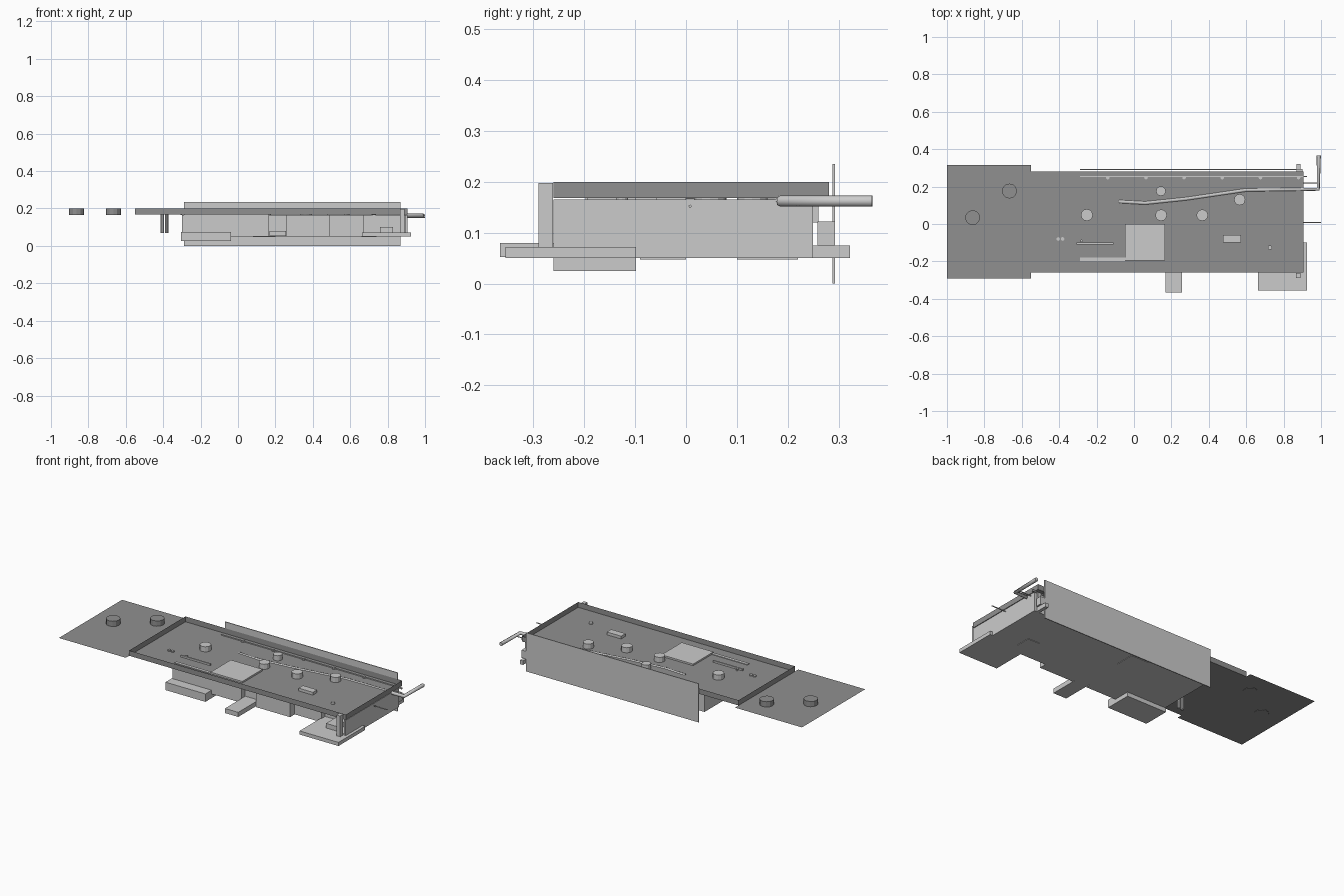
import bpy, bmesh, math
from mathutils import Vector

dark = bpy.data.materials.new("dark_grey")
dark.diffuse_color = (0.28, 0.28, 0.28, 1)


def finish(name, bm, mat=None):
    me = bpy.data.meshes.new(name)
    bm.to_mesh(me)
    bm.free()
    if mat:
        me.materials.append(mat)
    ob = bpy.data.objects.new(name, me)
    bpy.context.collection.objects.link(ob)
    return ob


def box(name, x0, x1, y0, y1, z0, z1):
    bm = bmesh.new()
    bmesh.ops.create_cube(bm, size=1)
    for v in bm.verts:
        v.co = Vector(((x0 + x1) / 2 + v.co.x * (x1 - x0),
                       (y0 + y1) / 2 + v.co.y * (y1 - y0),
                       (z0 + z1) / 2 + v.co.z * (z1 - z0)))
    return finish(name, bm)


def cylinder(name, x, y, r, z0, z1, sides=12, mat=None):
    bm = bmesh.new()
    bmesh.ops.create_cone(bm, cap_ends=True, segments=sides,
                          radius1=r, radius2=r, depth=z1 - z0)
    bmesh.ops.translate(bm, verts=bm.verts, vec=(x, y, (z0 + z1) / 2))
    return finish(name, bm, mat)


def rod(name, points, r):
    cu = bpy.data.curves.new(name, 'CURVE')
    cu.dimensions = '3D'
    cu.bevel_depth = r
    cu.bevel_resolution = 2
    cu.use_fill_caps = True
    sp = cu.splines.new('POLY')
    sp.points.add(len(points) - 1)
    for p, co in zip(sp.points, points):
        p.co = (*co, 1)
    ob = bpy.data.objects.new(name, cu)
    bpy.context.collection.objects.link(ob)
    return ob


# Open deck tray: floor with a thin upright rim
bm = bmesh.new()
low = [bm.verts.new((x, y, 0.168)) for x, y in
       ((-0.55, -0.26), (0.907, -0.26), (0.907, 0.281), (-0.55, 0.281))]
high = [bm.verts.new((v.co.x, v.co.y, 0.2)) for v in low]
bm.faces.new(low[::-1]).normal_flip()
for i in range(4):
    j = (i + 1) % 4
    bm.faces.new((low[i], low[j], high[j], high[i]))
finish("deck_tray", bm, dark)

# Flat platform at the left end
bm = bmesh.new()
bm.faces.new([bm.verts.new((x, y, 0.168)) for x, y in
              ((-1, -0.292), (-0.55, -0.292), (-0.55, 0.315), (-1, 0.315))])
finish("end_platform", bm, dark)

# Round caps on platform and deck
for i, (x, y, r) in enumerate(((-0.863, 0.034, 0.04), (-0.666, 0.176, 0.04))):
    cylinder(f"platform_cap_{i}", x, y, r, 0.166, 0.2, mat=dark)
for i, (x, y, r) in enumerate(((-0.252, 0.048, 0.032), (0.144, 0.176, 0.026),
                               (0.145, 0.047, 0.031), (0.365, 0.047, 0.031),
                               (0.565, 0.13, 0.03), (0.727, -0.126, 0.012))):
    cylinder(f"deck_cap_{i}", x, y, r, 0.165, 0.199 if r > 0.02 else 0.178)

# Raised deck plates
box("raised_plate", -0.048, 0.165, -0.195, 0.0, 0.165, 0.178)
box("plate_strip", -0.288, -0.048, -0.197, -0.178, 0.16, 0.172)
box("deck_bar", -0.308, -0.11, -0.11, -0.1, 0.165, 0.178)
cylinder("bar_knob", -0.28, -0.09, 0.007, 0.165, 0.178, 8)
box("deck_block", 0.477, 0.573, -0.1, -0.058, 0.165, 0.185)

# Twin pegs through the deck
for x in (-0.405, -0.382):
    cylinder("deck_peg", x, -0.08, 0.01, 0.07, 0.176, 10)

# Hull sections hanging under the deck: x range and front edge
for i, (x0, x1, y0) in enumerate(((-0.3, 0.165, -0.2), (0.165, 0.26, -0.17),
                                  (0.26, 0.49, -0.2), (0.49, 0.67, -0.155),
                                  (0.67, 0.895, -0.12))):
    box(f"hull_section_{i}", x0, x1, y0, 0.25, 0.05, 0.165)
box("end_wall", 0.893, 0.906, -0.26, 0.25, 0.05, 0.165)

# Low boxes that stick out at the front
box("left_step", -0.305, -0.037, -0.26, -0.098, 0.025, 0.073)
box("middle_step", 0.168, 0.257, -0.365, -0.15, 0.052, 0.08)
box("right_step", 0.663, 0.924, -0.355, -0.098, 0.05, 0.072)
box("front_post", 0.865, 0.89, -0.29, -0.261, 0.07, 0.198)
box("front_rest", 0.76, 0.83, -0.24, -0.12, 0.072, 0.1)

# Thin plates on the underside
box("bottom_plate_0", 0.66, 0.74, -0.09, 0.0, 0.047, 0.05)
box("bottom_plate_1", 0.08, 0.2, 0.1, 0.22, 0.047, 0.05)

# Tall thin panel along the back with fittings at its right end
box("back_panel", -0.29, 0.87, 0.288, 0.293, 0.0, 0.235)
box("corner_bracket", 0.868, 0.9, 0.258, 0.293, 0.075, 0.122)
box("corner_foot", 0.87, 0.89, 0.25, 0.322, 0.05, 0.075)
box("corner_post", 0.87, 0.89, 0.25, 0.26, 0.12, 0.165)

# Inner rail with evenly spaced knobs
box("inner_rail", -0.29, 0.925, 0.25, 0.257, 0.163, 0.172)
for i in range(6):
    cylinder(f"rail_knob_{i}", -0.14 + 0.204 * i, 0.248, 0.01, 0.165, 0.176, 8)

# Bent handle rod and thin end rods
rod("handle_rod", [(-0.08, 0.12, 0.161), (0.06, 0.112, 0.162), (0.28, 0.135, 0.162),
                   (0.6, 0.182, 0.162), (0.985, 0.186, 0.162), (0.988, 0.366, 0.162)], 0.011)
rod("end_pin", [(0.9, 0.008, 0.152), (1.0, 0.008, 0.152)], 0.003)
rod("handle_brace", [(0.9, 0.22, 0.155), (0.99, 0.22, 0.155)], 0.003)
